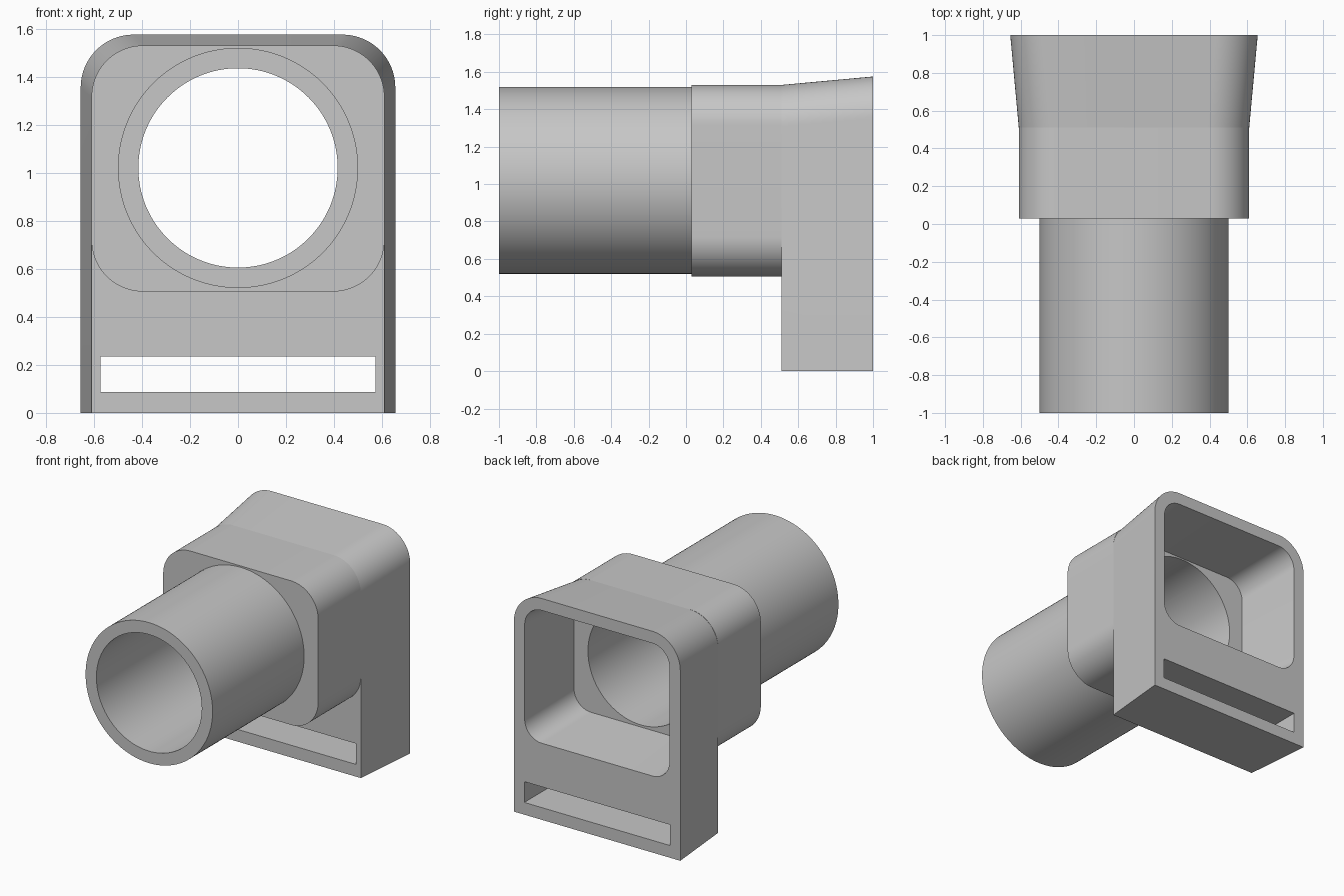
import bpy, bmesh
from math import sin, cos, pi, radians

cube = bpy.data.objects.get("Cube")
if cube:
    bpy.data.objects.remove(cube, do_unlink=True)

grey = bpy.data.materials.new("matte grey")
grey.use_nodes = True
COLOUR = (0.57, 0.57, 0.57, 1)
grey.diffuse_color = COLOUR
grey.node_tree.nodes["Principled BSDF"].inputs["Base Color"].default_value = COLOUR

AXIS_Z = 1.02        # height of the tube axis
WALL = 0.085
JOIN_Y, BACK_Y, FRONT_Y = 0.51, 1.0, 0.03
FLARE = 0.045 / (BACK_Y - JOIN_Y)   # outward slope of the hood


def circle(radius, y, count=128):
    return [(radius * cos(2 * pi * i / count), y, AXIS_Z + radius * sin(2 * pi * i / count))
            for i in range(count)]


def rounded(half, bottom, top, y, r_bottom, r_top, steps=20):
    """Outline of a box in the xz plane with rounded (or square) corners."""
    points = []
    corners = ((1, top, -1, r_top, 0), (-1, top, -1, r_top, 1),
               (-1, bottom, 1, r_bottom, 2), (1, bottom, 1, r_bottom, 3))
    for side, z, inward, r, quarter in corners:
        count = steps if r else 0
        for i in range(count + 1):
            a = pi / 2 * (quarter + i / max(count, 1))
            points.append((side * (half - r) + r * cos(a), y, z + inward * r + r * sin(a)))
    return points


def loft(name, rings, closed=False):
    """Skin a row of matching rings; cap the ends or close the row into a loop."""
    bm = bmesh.new()
    rows = [[bm.verts.new(p) for p in ring] for ring in rings]
    pairs = list(zip(rows, rows[1:]))
    if closed:
        pairs.append((rows[-1], rows[0]))
    else:
        bm.faces.new(rows[0])
        bm.faces.new(rows[-1])
    for a, b in pairs:
        for i in range(len(a)):
            j = (i + 1) % len(a)
            bm.faces.new((a[i], a[j], b[j], b[i]))
    bmesh.ops.recalc_face_normals(bm, faces=bm.faces)
    mesh = bpy.data.meshes.new(name)
    bm.to_mesh(mesh)
    bm.free()
    mesh.materials.append(grey)
    obj = bpy.data.objects.new(name, mesh)
    bpy.context.collection.objects.link(obj)
    return obj


def cut(obj, cutter):
    """Subtract the cutter, keep the result as a plain mesh and drop the cutter."""
    cutter.hide_render = True
    mod = obj.modifiers.new("cut", 'BOOLEAN')
    mod.operation = 'DIFFERENCE'
    mod.solver = 'EXACT'
    mod.object = cutter
    bpy.context.view_layer.update()
    result = bpy.data.meshes.new_from_object(
        obj.evaluated_get(bpy.context.evaluated_depsgraph_get()))
    obj.modifiers.clear()
    obj.data = result
    bpy.data.objects.remove(cutter, do_unlink=True)


def flared(y, bottom, inset, r_bottom, r_top):
    """Hood section at depth y, growing towards the back."""
    grow = FLARE * (y - JOIN_Y)
    low = bottom - grow if r_bottom else bottom
    return rounded(0.61 + grow - inset, low, 1.53 + grow - inset, y, r_bottom, r_top)


# Round tube at the front
tube = loft("tube", [circle(0.5, -1), circle(0.5, FRONT_Y),
                     circle(0.415, FRONT_Y), circle(0.415, -1)], closed=True)

# Rounded block with the bore running through it
housing = loft("housing", [rounded(0.61, 0.505, 1.53, y, 0.215, 0.215)
                           for y in (FRONT_Y, JOIN_Y)])
cut(housing, loft("bore_cutter", [circle(0.415, -0.2), circle(0.415, 0.8)]))

# Flared hood with a square foot, hollowed from the back
hood = loft("hood", [flared(y, 0, 0, 0, 0.22) for y in (JOIN_Y, BACK_Y)])
cut(hood, loft("cavity_cutter", [flared(y, 0.505 + WALL, WALL, 0.135, 0.135)
                                 for y in (JOIN_Y - 0.1, BACK_Y + 0.1)]))

# Strap slot through the foot
cut(hood, loft("slot_cutter", [rounded(0.573, 0.087, 0.235, y, 0, 0) for y in (0.3, 1.2)]))

# Smooth the curves, keep the edges sharp
bpy.ops.object.select_all(action='DESELECT')
for part in (tube, housing, hood):
    part.select_set(True)
bpy.context.view_layer.objects.active = hood
bpy.ops.object.shade_smooth_by_angle(angle=radians(30))
